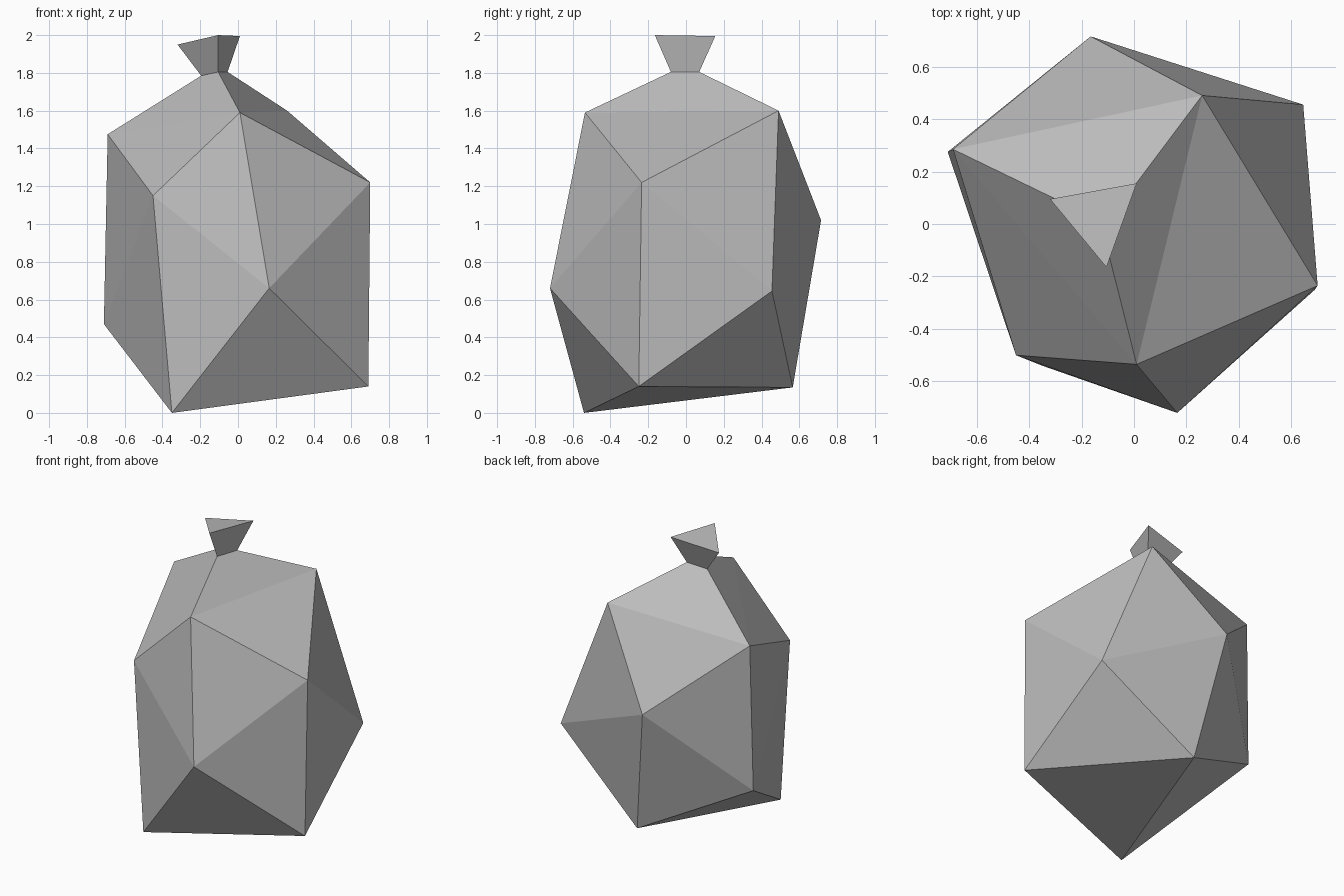
import bpy
import bmesh

cube = bpy.data.objects.get("Cube")
if cube:
    bpy.data.objects.remove(cube, do_unlink=True)

# One plain grey material
grey = bpy.data.materials.new("plain grey")
grey.use_nodes = True
colour = (0.5, 0.5, 0.5, 1.0)
grey.diffuse_color = colour
grey.node_tree.nodes["Principled BSDF"].inputs["Base Color"].default_value = colour

# Three-point rings, from the base up to the tied end
BASE = [(0.69, -0.25, 0.14), (-0.02, 0.565, 0.135), (-0.35, -0.54, 0.0)]
BELLY = [(0.165, -0.72, 0.66), (0.645, 0.455, 0.645), (-0.71, 0.275, 0.47)]
SHOULDER = [(0.70, -0.235, 1.22), (-0.165, 0.715, 1.02), (-0.45, -0.50, 1.15)]
CROWN = [(0.01, -0.535, 1.59), (0.26, 0.49, 1.60), (-0.69, 0.285, 1.475)]
NECK = [(-0.105, -0.08, 1.805), (-0.055, 0.07, 1.805), (-0.195, 0.045, 1.785)]
TIP = [(-0.105, -0.165, 2.0), (0.01, 0.155, 1.995), (-0.32, 0.095, 1.95)]

bm = bmesh.new()
base, belly, shoulder, crown, neck, tip = (
    [bm.verts.new(p) for p in ring]
    for ring in (BASE, BELLY, SHOULDER, CROWN, NECK, TIP))

for i in range(3):
    nxt, prev = (i + 1) % 3, (i - 1) % 3
    # Faceted body
    for face in ((crown[i], shoulder[i], crown[nxt]),
                 (crown[i], belly[i], shoulder[i]),
                 (crown[i], shoulder[prev], belly[i]),
                 (belly[i], base[i], shoulder[i]),
                 (shoulder[i], base[i], belly[nxt]),
                 (belly[i], base[prev], base[i])):
        bm.faces.new(face)
    # Gathered top and flared tied end
    for low, high in ((crown, neck), (neck, tip)):
        bm.faces.new((low[i], low[nxt], high[nxt], high[i]))
bm.faces.new(base[::-1])
bm.faces.new(tip)
bmesh.ops.recalc_face_normals(bm, faces=bm.faces[:])

mesh = bpy.data.meshes.new("tied_sack")
bm.to_mesh(mesh)
bm.free()
mesh.materials.append(grey)
sack = bpy.data.objects.new("tied_sack", mesh)
bpy.context.collection.objects.link(sack)
